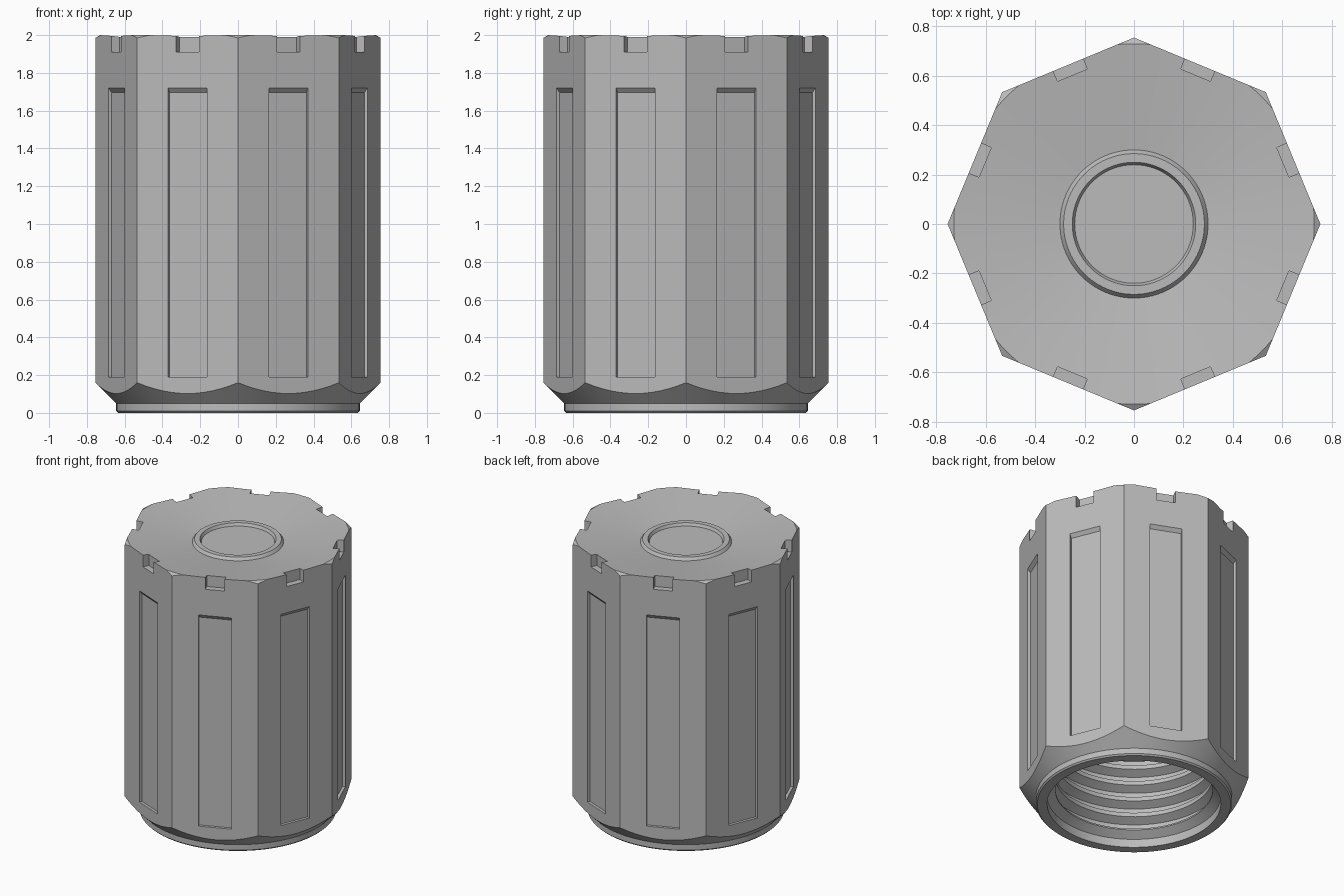
import bpy, bmesh, math
from mathutils import Matrix

if "Cube" in bpy.data.objects:
    bpy.data.objects.remove(bpy.data.objects["Cube"], do_unlink=True)

SIDES, SEGMENTS = 8, 96
CORNER = 0.755
FLAT = CORNER * math.cos(math.pi / SIDES)

grey = bpy.data.materials.new("plain grey")
grey.use_nodes = True
grey.diffuse_color = (0.5, 0.5, 0.5, 1)
grey.node_tree.nodes["Principled BSDF"].inputs["Base Color"].default_value = (0.5, 0.5, 0.5, 1)


def make_object(name, bm, helper=False):
    bmesh.ops.recalc_face_normals(bm, faces=bm.faces)
    mesh = bpy.data.meshes.new(name)
    bm.to_mesh(mesh)
    bm.free()
    mesh.materials.append(grey)
    obj = bpy.data.objects.new(name, mesh)
    bpy.context.collection.objects.link(obj)
    obj.hide_render = helper
    return obj


def lathe(name, profile):
    """Spin a radius/height profile that starts and ends on the axis."""
    bm = bmesh.new()
    verts = [bm.verts.new((r, 0, z)) for r, z in profile]
    edges = [bm.edges.new(pair) for pair in zip(verts, verts[1:])]
    bmesh.ops.spin(bm, geom=verts + edges, cent=(0, 0, 0), axis=(0, 0, 1),
                   angle=math.tau, steps=SEGMENTS, use_merge=False)
    bmesh.ops.remove_doubles(bm, verts=bm.verts, dist=0.0005)
    return make_object(name, bm)


def side_cutters(name, profile, width):
    """Extrude a radial profile sideways and repeat it on each flat."""
    bm = bmesh.new()
    for i in range(SIDES):
        turn = Matrix.Rotation((i + 0.5) * math.tau / SIDES, 4, "Z")
        ends = [[bm.verts.new(turn @ Matrix.Translation((r, y, z)).translation)
                 for r, z in profile] for y in (-width / 2, width / 2)]
        for loop in ends:
            bm.faces.new(loop)
        for k in range(len(profile)):
            j = (k + 1) % len(profile)
            bm.faces.new((ends[0][k], ends[0][j], ends[1][j], ends[1][k]))
    return make_object(name, bm, True)


# Threaded bore, from the closed end down to the mouth
bore = [(0, 1.75), (0.52, 1.75)]
PITCH, MAJOR, MINOR = 0.12, 0.57, 0.515
for i in reversed(range(13)):
    z = 0.1 + i * PITCH
    bore += [(MINOR, z + 0.10), (MAJOR, z + 0.07), (MAJOR, z + 0.04), (MINOR, z + 0.01)]
bore += [(MINOR, 0.10), (MAJOR, 0.06), (MAJOR, 0)]

# Collar, lower chamfer, wall, upper chamfer, dished top and raised ring
outside = [(0.635, 0), (0.645, 0.01), (0.645, 0.05), (0.80, 0.205),
           (0.80, 1.958), (0.73, 2.0), (0.30, 1.945), (0.285, 1.965),
           (0.25, 1.965), (0.24, 1.945), (0, 1.945)]
cap = lathe("cap_body", bore + outside)

# Octagonal blank that trims the turned body
bm = bmesh.new()
bmesh.ops.create_cone(bm, cap_ends=True, segments=SIDES, radius1=CORNER,
                      radius2=CORNER, depth=2.4)
bmesh.ops.translate(bm, verts=bm.verts, vec=(0, 0, 1))
# Put corners on the axes
corner = max(bm.verts, key=lambda v: v.co.x).co
bmesh.ops.rotate(bm, verts=bm.verts, matrix=Matrix.Rotation(-math.atan2(corner.y, corner.x), 3, "Z"))
octagon = make_object("octagon_trim", bm, True)

# Rim notches and long grip panels
notches = side_cutters("notch_cutters", [
    (FLAT - 0.045, 1.91), (FLAT + 0.1, 1.91),
    (FLAT + 0.1, 2.1), (FLAT - 0.045, 2.1)], 0.13)
panels = side_cutters("panel_cutters", [
    (FLAT - 0.02, 0.19), (FLAT + 0.04, 0.19),
    (FLAT + 0.04, 1.77), (FLAT - 0.02, 1.695)], 0.222)

for cutter, mode in ((octagon, "INTERSECT"), (notches, "DIFFERENCE"), (panels, "DIFFERENCE")):
    mod = cap.modifiers.new(cutter.name, "BOOLEAN")
    mod.object, mod.operation, mod.solver = cutter, mode, "EXACT"

bpy.ops.object.select_all(action="DESELECT")
cap.select_set(True)
bpy.context.view_layer.objects.active = cap
for mod in list(cap.modifiers):
    bpy.ops.object.modifier_apply(modifier=mod.name)
for cutter in (octagon, notches, panels):
    bpy.data.objects.remove(cutter, do_unlink=True)
bpy.ops.object.shade_smooth_by_angle(angle=math.radians(25))
